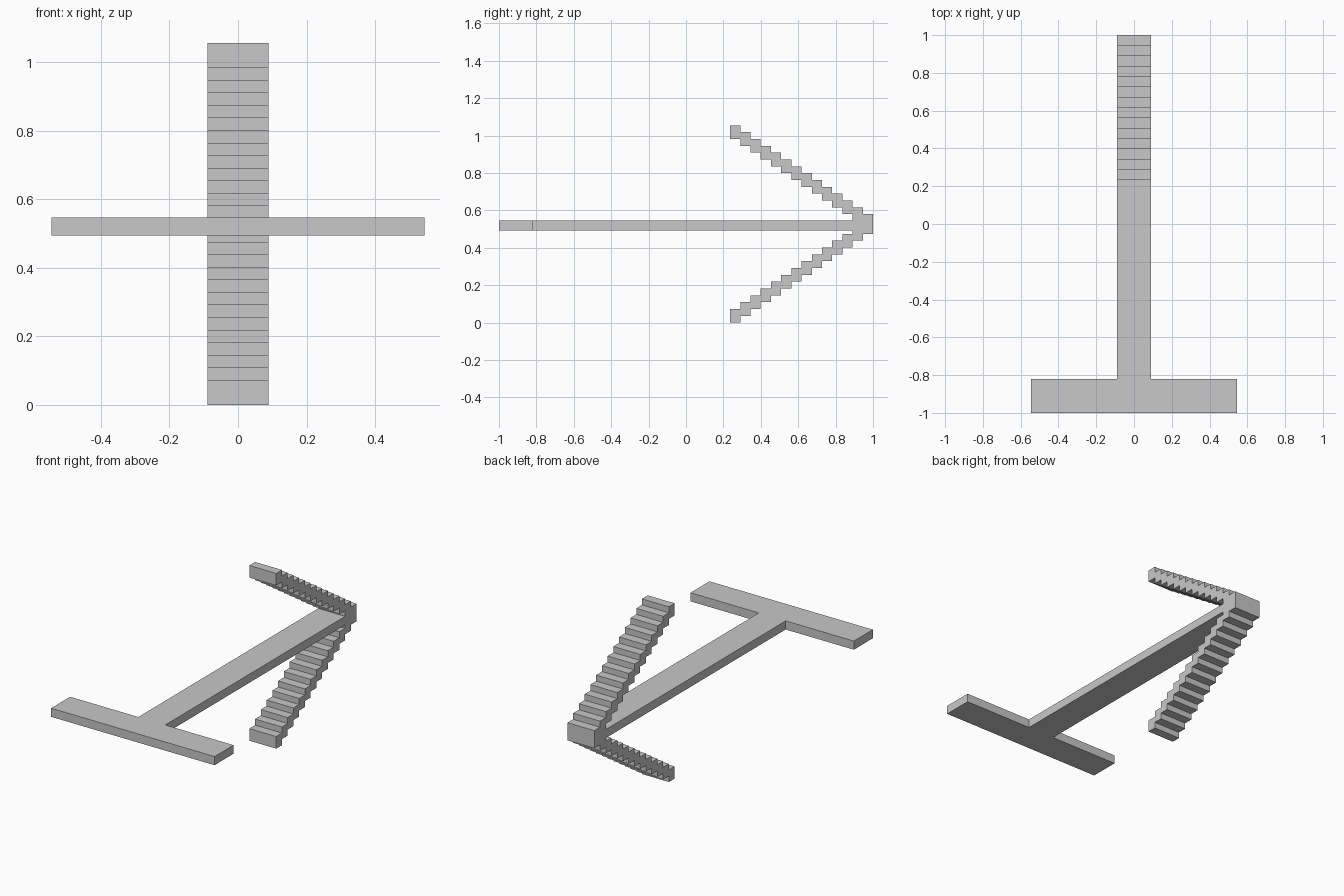
import bpy
import bmesh
from mathutils import Vector

if "Cube" in bpy.data.objects:
    bpy.data.objects.remove(bpy.data.objects["Cube"], do_unlink=True)

# Overall sizes
HALF_WIDTH = 0.0895      # half width of the shaft and the stepped arms
MID_Z = 0.5275           # height of the shaft axis
STEPS = 14               # columns in each stepped arm
RUN = 0.0546             # depth of one step
RISE = 0.0365            # height of one step
BAR_Z = (0.494, 0.546)   # bottom and top of the flat T
TIP_Y = 1 - STEPS * RUN  # front end of the arms

grey = bpy.data.materials.new("light grey")
grey.use_nodes = True
colour = (0.58, 0.58, 0.58, 1)
grey.diffuse_color = colour
grey.node_tree.nodes["Principled BSDF"].inputs["Base Color"].default_value = colour


def extrude_profile(name, points, offset):
    """Make a solid from a closed outline pushed along an offset."""
    bm = bmesh.new()
    face = bm.faces.new([bm.verts.new(p) for p in points])
    result = bmesh.ops.extrude_face_region(bm, geom=[face], use_keep_orig=True)
    moved = [v for v in result["geom"] if isinstance(v, bmesh.types.BMVert)]
    bmesh.ops.translate(bm, verts=moved, vec=Vector(offset))
    bmesh.ops.recalc_face_normals(bm, faces=bm.faces)
    mesh = bpy.data.meshes.new(name)
    bm.to_mesh(mesh)
    bm.free()
    mesh.materials.append(grey)
    obj = bpy.data.objects.new(name, mesh)
    bpy.context.collection.objects.link(obj)
    return obj


def stairs(count, start):
    """Stair outline as (y, height above the axis), falling towards the back."""
    line = []
    for i in range(count):
        height = start - i * RISE
        line += [(TIP_Y + i * RUN, height), (TIP_Y + (i + 1) * RUN, height)]
    return line


# Stepped arrowhead: outer stairs down to the apex, inner stairs back to the tip
outer = stairs(STEPS, MID_Z)
inner = stairs(STEPS - 2, MID_Z - 2 * RISE)
join_y = inner[-1][0]
inner_end = inner[-1][1]


def mirrored(line):
    return [(y, -h) for y, h in reversed(line)]


outline = outer + mirrored(outer) + [(y, -h) for y, h in inner] + inner[::-1]
extrude_profile("stepped_arrowhead",
                [(-HALF_WIDTH, y, MID_Z + h) for y, h in outline],
                (2 * HALF_WIDTH, 0, 0))

# Flat T: long shaft and wide crossbar in one plate
half_t = [(HALF_WIDTH, join_y), (HALF_WIDTH, -0.82), (0.544, -0.82), (0.544, -1)]
t_outline = half_t + [(-x, y) for x, y in reversed(half_t)]
extrude_profile("shaft_and_crossbar",
                [(x, y, BAR_Z[0]) for x, y in t_outline],
                (0, 0, BAR_Z[1] - BAR_Z[0]))
